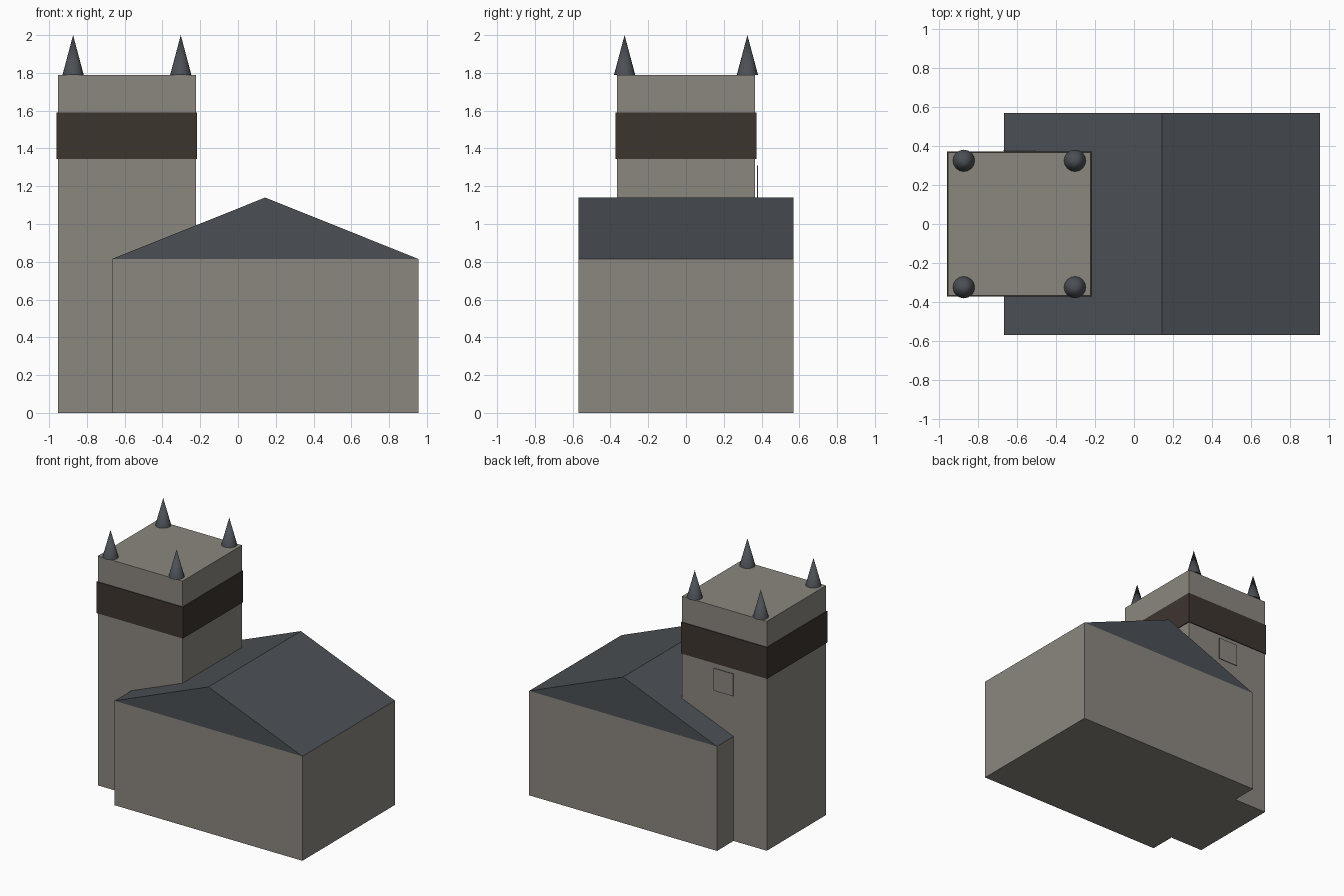
import bpy
import bmesh
import math

if "Cube" in bpy.data.objects:
    bpy.data.objects.remove(bpy.data.objects["Cube"], do_unlink=True)


def material(name, rgb):
    m = bpy.data.materials.new(name)
    m.use_nodes = True
    m.diffuse_color = (*rgb, 1)
    m.node_tree.nodes["Principled BSDF"].inputs["Base Color"].default_value = (*rgb, 1)
    return m


stone = material("warm grey stone", (0.26, 0.24, 0.21))
slate = material("blue grey slate", (0.071, 0.079, 0.09))
timber = material("dark brown band", (0.046, 0.035, 0.028))


def box(name, low, high, mat):
    """Axis-aligned box between two corners."""
    bpy.ops.mesh.primitive_cube_add(size=1, location=[(a + b) / 2 for a, b in zip(low, high)])
    ob = bpy.context.object
    ob.name = name
    ob.scale = [b - a for a, b in zip(low, high)]
    bpy.ops.object.transform_apply(location=False, rotation=False, scale=True)
    ob.data.materials.append(mat)
    return ob


def prism(name, profile, depth, mat):
    """Extrude an x-z profile along y, centred on y = 0."""
    bm = bmesh.new()
    face = bm.faces.new([bm.verts.new((x, -depth / 2, z)) for x, z in profile])
    out = bmesh.ops.extrude_face_region(bm, geom=[face])
    moved = [v for v in out["geom"] if isinstance(v, bmesh.types.BMVert)]
    bmesh.ops.translate(bm, verts=moved, vec=(0, depth, 0))
    bmesh.ops.recalc_face_normals(bm, faces=bm.faces)
    mesh = bpy.data.meshes.new(name)
    bm.to_mesh(mesh)
    bm.free()
    mesh.materials.append(mat)
    ob = bpy.data.objects.new(name, mesh)
    bpy.context.collection.objects.link(ob)
    return ob


# Hall with a gabled roof
left, right, eaves, ridge = -0.667, 0.955, 0.815, 1.14
box("hall_walls", (left, -0.57, 0), (right, 0.57, eaves), stone)
prism("hall_roof", [(left, eaves), (right, eaves), ((left + right) / 2, ridge)], 1.14, slate)

# Square tower with a dark belfry band
tower_x, half, top = -0.588, 0.366, 1.79
box("tower", (tower_x - half, -half, 0), (tower_x + half, half, top), stone)
band = half + 0.006
box("belfry_band", (tower_x - band, -band, 1.345), (tower_x + band, band, 1.59), timber)

# Thin plaque on the back of the tower
box("tower_plaque", (-0.672, 0.376, 1.135), (-0.502, 0.38, 1.31), stone)

# Four corner pinnacles
for sx, side in ((-1, "right"), (1, "left")):
    for sy, end in ((-1, "front"), (1, "back")):
        bpy.ops.mesh.primitive_cone_add(
            vertices=16, radius1=0.056, radius2=0, depth=2 - top,
            location=(tower_x + sx * 0.285, sy * 0.325, (2 + top) / 2))
        cone = bpy.context.object
        cone.name = f"pinnacle_{end}_{side}"
        cone.data.materials.append(slate)
        bpy.ops.object.shade_smooth_by_angle(angle=math.radians(40))
